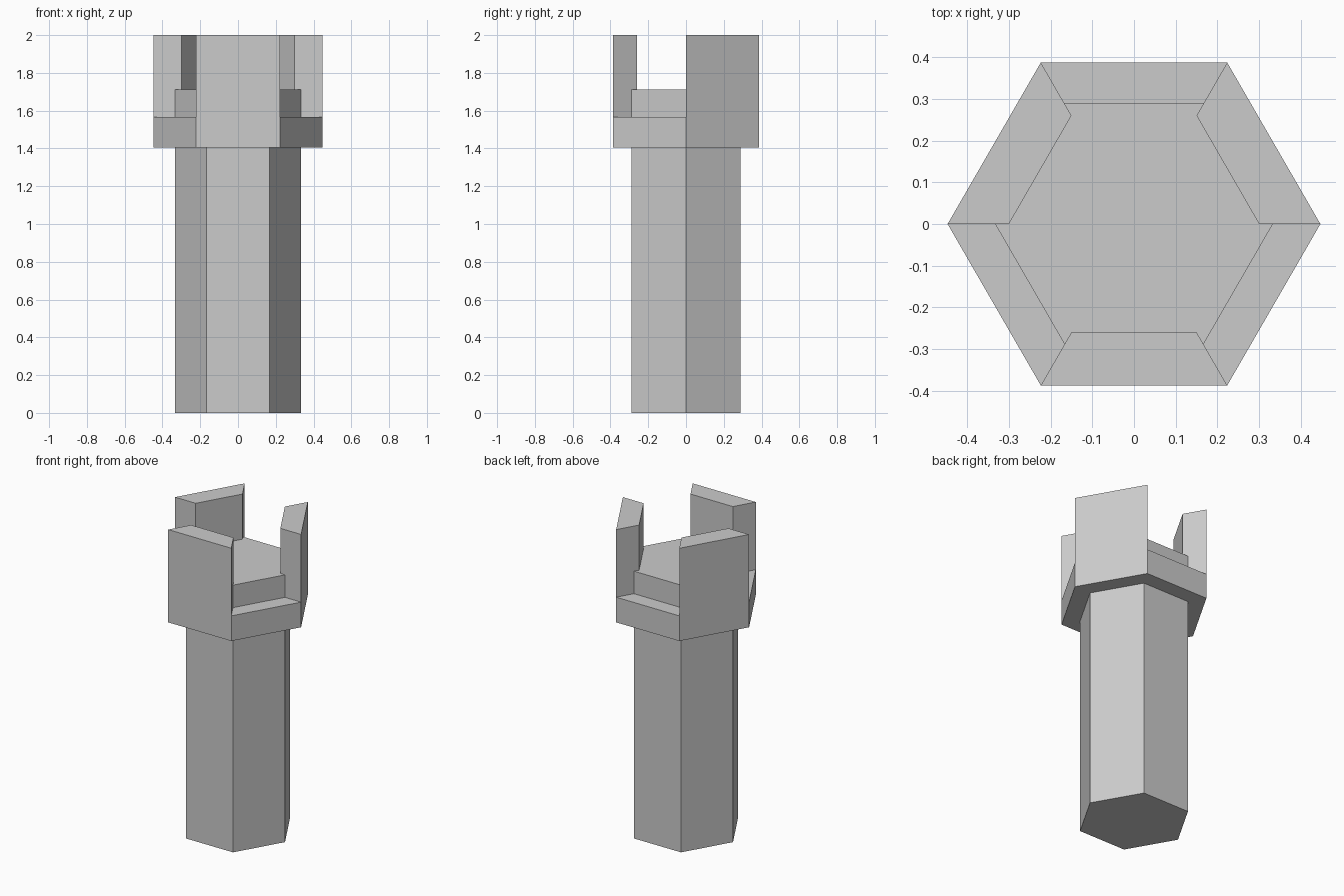
import bpy, bmesh
from math import cos, sin, radians

if "Cube" in bpy.data.objects:
    bpy.data.objects.remove(bpy.data.objects["Cube"])

R_SHAFT, R_OUT, R_IN = 0.333, 0.447, 0.30
Z_RING, Z_LEDGE, Z_FLOOR, Z_TOP = 1.406, 1.567, 1.711, 2.0


def point(bm, r, z, side):
    a = radians(60 * side)
    return bm.verts.new((r * cos(a), r * sin(a), z))


def add_sector(bm, profile, side):
    """Sweep an (r, z) profile across one side of the hexagon."""
    for p, q in zip(profile, profile[1:]):
        corners = [(p, side), (p, side + 1), (q, side + 1), (q, side)]
        if p[0] == 0:
            corners.pop(0)
        elif q[0] == 0:
            corners.pop()
        bm.faces.new([point(bm, r, z, s) for (r, z), s in corners])


def finish(bm, name):
    bmesh.ops.remove_doubles(bm, verts=bm.verts, dist=1e-4)
    bmesh.ops.recalc_face_normals(bm, faces=bm.faces)
    mesh = bpy.data.meshes.new(name)
    bm.to_mesh(mesh)
    bm.free()
    obj = bpy.data.objects.new(name, mesh)
    bpy.context.collection.objects.link(obj)


# Hexagonal shaft, joining the battlement at its top
bm = bmesh.new()
for side in range(6):
    add_sector(bm, [(0, 0), (R_SHAFT, 0), (R_SHAFT, Z_RING)], side)
finish(bm, "tower_shaft")

# Battlement: ledges alternate with tall walls around a raised floor
base = [(R_SHAFT, Z_RING), (R_OUT, Z_RING), (R_OUT, Z_LEDGE)]
floor = [(R_IN, Z_FLOOR), (0, Z_FLOOR)]
low = base + [(R_SHAFT, Z_LEDGE), (R_SHAFT, Z_FLOOR)] + floor
tall = base + [(R_OUT, Z_TOP), (R_IN, Z_TOP)] + floor
wall_end = [(R_SHAFT, Z_LEDGE), (R_OUT, Z_LEDGE), (R_OUT, Z_TOP),
            (R_IN, Z_TOP), (R_IN, Z_FLOOR), (R_SHAFT, Z_FLOOR)]
bm = bmesh.new()
for side in range(6):
    add_sector(bm, low if side % 2 else tall, side)
    bm.faces.new([point(bm, r, z, side) for r, z in wall_end])
finish(bm, "battlement")
